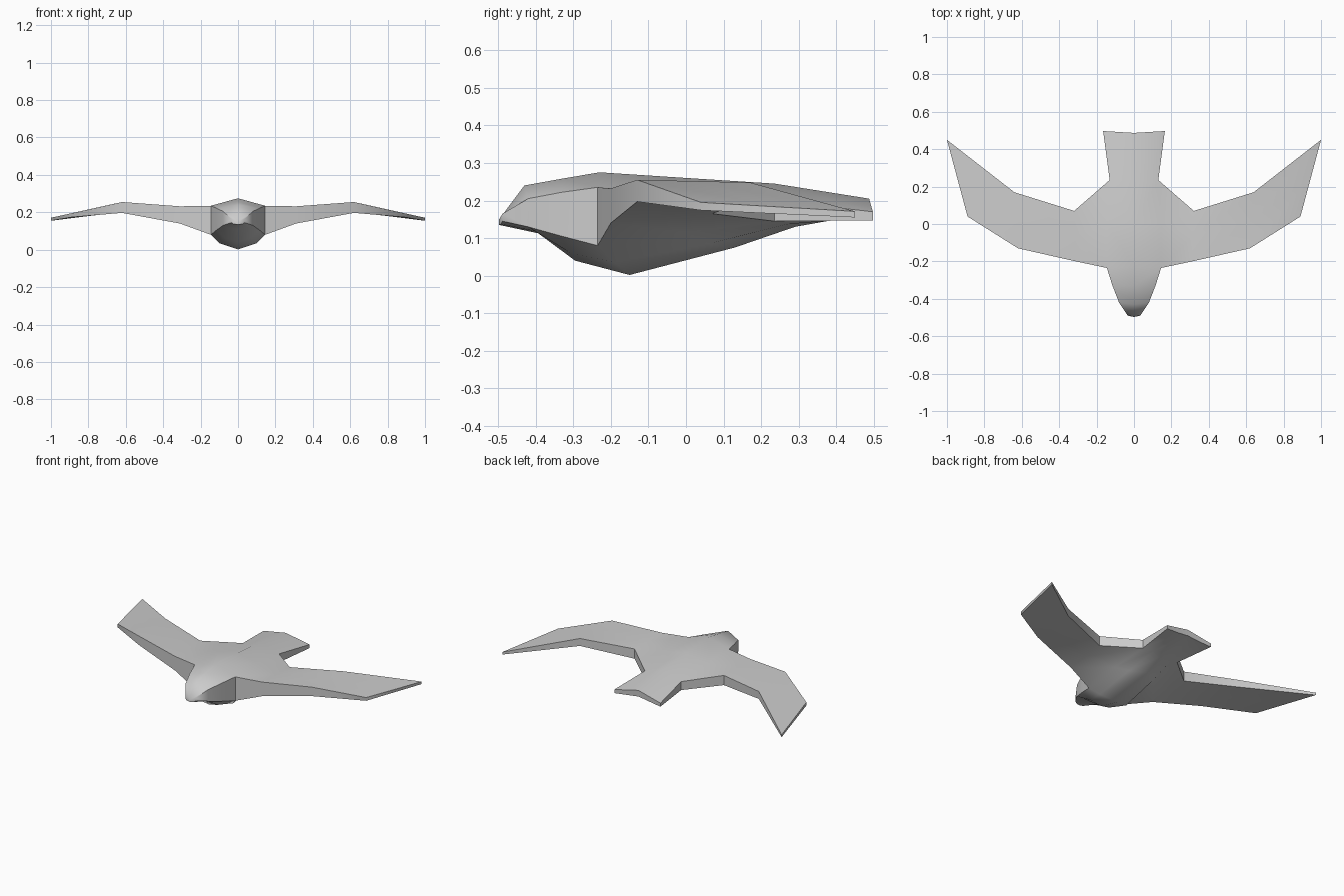
import bpy, bmesh
from mathutils import Vector as V, Matrix

if "Cube" in bpy.data.objects:
    bpy.data.objects.remove(bpy.data.objects["Cube"])

# Body sections: (side x, y, top z, underside z), (back y, z), (flank x, y, z), (belly y, z)
SECTIONS = [
    ((.035, -.488, .165, .145), (-.497, .15), (.025, -.492, .137), (-.497, .135)),
    ((.08, -.42, .205, .13), (-.43, .24), (.055, -.40, .118), (-.38, .11)),
    ((.115, -.33, .222, .105), (-.33, .258), (.07, -.31, .062), (-.295, .04)),
    ((.145, -.235, .235, .08), (-.23, .275), (.10, -.19, .035), (-.15, .002)),
    ((.145, 0, .232, .115), (0, .26), (.09, .06, .085), (.13, .075)),
    ((.13, .235, .20, .145), (.235, .245), (.07, .27, .137), (.29, .13)),
    ((.165, .497, .17, .147), (.487, .205), (.08, .49, .155), (.487, .165)),
]
# Wing stations: leading and trailing edge as (x, y, top z, underside z)
WING = [
    ((.31, -.20, .232, .14), (.32, .07, .228, .165)),
    ((.62, -.13, .255, .197), (.64, .17, .248, .20)),
    ((.89, .04, .195, .174), (1.0, .45, .171, .155)),
]

bm = bmesh.new()

# Half body: back, upper side, lower side, flank, belly
rings = []
for (x, y, t, b), back, flank, belly in SECTIONS:
    pts = [(0, *back), (x, y, t), (x, y, b), flank, (0, *belly)]
    rings.append([bm.verts.new(p) for p in pts])
for i, (a, c) in enumerate(zip(rings, rings[1:])):
    for j in range(4):
        if j == 1 and i in (3, 4):      # opening where the wing joins
            continue
        bm.faces.new((a[j], a[j + 1], c[j + 1], c[j]))

# Half wing: loops of three top and three underside points
loops = [[rings[i][1] for i in (3, 4, 5)] + [rings[i][2] for i in (5, 4, 3)]]
for lead, trail in WING:
    mid = tuple((V(lead) + V(trail)) / 2)
    top = [(x, y, t) for x, y, t, b in (lead, mid, trail)]
    under = [(x, y, b) for x, y, t, b in (trail, mid, lead)]
    loops.append([bm.verts.new(p) for p in top + under])
for a, c in zip(loops, loops[1:]):
    for j in range(6):
        k = (j + 1) % 6
        bm.faces.new((a[j], a[k], c[k], c[j]))

# Caps on beak, tail and wing tip
for cap in (rings[0], rings[-1], loops[-1]):
    bm.faces.new(cap)

# Mirror to the other side
bmesh.ops.mirror(bm, geom=bm.verts[:] + bm.edges[:] + bm.faces[:],
                 matrix=Matrix.Identity(4), merge_dist=.0005, axis='X')
bmesh.ops.remove_doubles(bm, verts=bm.verts[:], dist=.0005)
bmesh.ops.recalc_face_normals(bm, faces=bm.faces[:])

mesh = bpy.data.meshes.new("bird")
bm.to_mesh(mesh)
bm.free()
bird = bpy.data.objects.new("bird", mesh)
bpy.context.collection.objects.link(bird)

grey = bpy.data.materials.new("light grey")
grey.diffuse_color = (.6, .6, .6, 1)
grey.use_nodes = True
grey.node_tree.nodes["Principled BSDF"].inputs["Base Color"].default_value = grey.diffuse_color
mesh.materials.append(grey)

bpy.context.view_layer.objects.active = bird
bird.select_set(True)
bpy.ops.object.shade_smooth_by_angle(angle=.9)
